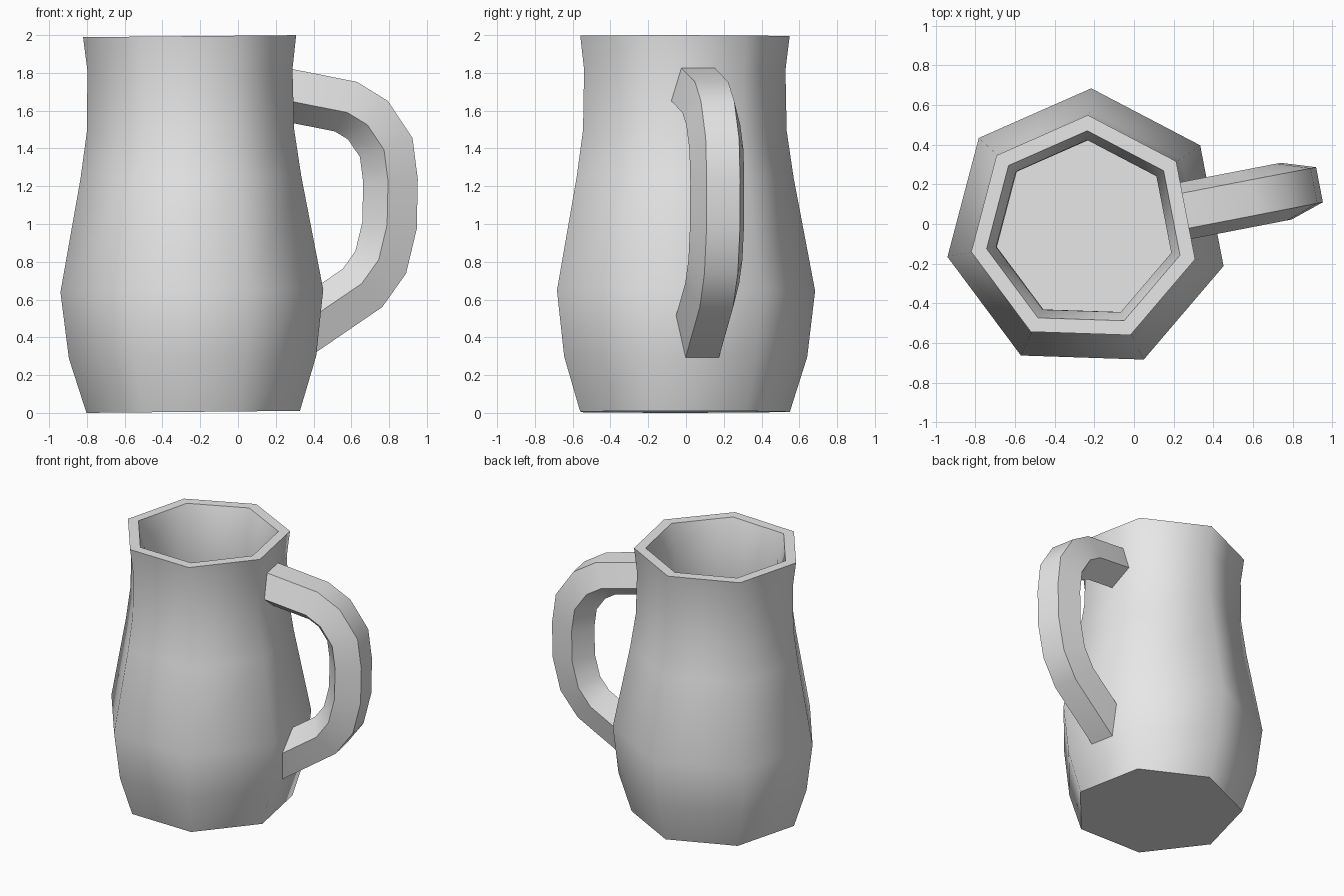
import bpy, bmesh, math
from mathutils import Vector

if "Cube" in bpy.data.objects:
    bpy.data.objects.remove(bpy.data.objects["Cube"])

SIDES = 7
CENTRE = Vector((-0.233, -0.03, 0.0055))
START = math.radians(88.1)                    # angle of the first body corner
HANDLE_DIR = START - 1.5 * 2 * math.pi / SIDES  # handle sits mid-face

clay = bpy.data.materials.new("light_grey")
clay.diffuse_color = (0.8, 0.8, 0.8, 1)
clay.use_nodes = True
clay.node_tree.nodes["Principled BSDF"].inputs["Base Color"].default_value = clay.diffuse_color


def skin(name, rings):
    """Join equal-sized rings of points into a closed, capped mesh."""
    bm = bmesh.new()
    loops = [[bm.verts.new(p) for p in ring] for ring in rings]
    n = len(loops[0])
    for a, b in zip(loops, loops[1:]):
        for i in range(n):
            j = (i + 1) % n
            bm.faces.new((a[i], a[j], b[j], b[i]))
    bm.faces.new(loops[0])
    bm.faces.new(loops[-1])
    bmesh.ops.recalc_face_normals(bm, faces=bm.faces)
    mesh = bpy.data.meshes.new(name)
    bm.to_mesh(mesh)
    bm.free()
    mesh.materials.append(clay)
    obj = bpy.data.objects.new(name, mesh)
    bpy.context.collection.objects.link(obj)
    bpy.ops.object.select_all(action='DESELECT')
    obj.select_set(True)
    bpy.context.view_layer.objects.active = obj
    bpy.ops.object.shade_smooth_by_angle(angle=math.radians(60))
    return obj


# Jug body: outer profile up, over the rim, and down the inside (radius, z)
profile = [(0.58, 0), (0.672, 0.29), (0.714, 0.64), (0.60, 1.24),
           (0.563, 1.49), (0.557, 1.81), (0.579, 1.989),
           (0.50, 1.989), (0.453, 1.81), (0.452, 1.49), (0.49, 1.24),
           (0.61, 0.64), (0.57, 0.30), (0.50, 0.12)]
angles = [START + i * 2 * math.pi / SIDES for i in range(SIDES)]
body = skin("jug_body", [[(r * math.cos(a), r * math.sin(a), z) for a in angles]
                         for r, z in profile])
body.location = CENTRE
body.rotation_euler = (0, -0.0095, 0)         # slight lean

# Handle: five-sided tube, flat side outward, along a path given as (x, z)
path = [Vector(p) for p in [(0.20, 1.708), (0.568, 1.635), (0.69, 1.56),
                            (0.79, 1.41), (0.813, 1.23), (0.808, 0.99),
                            (0.76, 0.79), (0.66, 0.65), (0.33, 0.425)]]
out = Vector((math.cos(HANDLE_DIR), math.sin(HANDLE_DIR), 0))
side = Vector((-out.y, out.x, 0))
TUBE = 0.153


def normal(d):
    return Vector((-d.y, d.x)).normalized()   # outward side of the path


rings = []
for i, p in enumerate(path):
    before = normal(p - path[i - 1]) if i else None
    after = normal(path[i + 1] - p) if i < len(path) - 1 else None
    if before and after:
        n = (before + after).normalized()
    else:
        n = Vector((0, 1 if i == 0 else -1))  # upright ends inside the wall
    n = n / n.dot(before or after)            # mitre the joint
    base = Vector((CENTRE.x - 0.01, CENTRE.y, p.y))
    base += out * ((p.x - base.x) / out.x)
    ring = []
    for k in range(5):
        a = math.radians(36 + 72 * k)
        u, v = TUBE * math.cos(a), TUBE * math.sin(a)
        ring.append(base + out * (n.x * u) + Vector((0, 0, n.y * u)) + side * v)
    rings.append(ring)
skin("jug_handle", rings)
